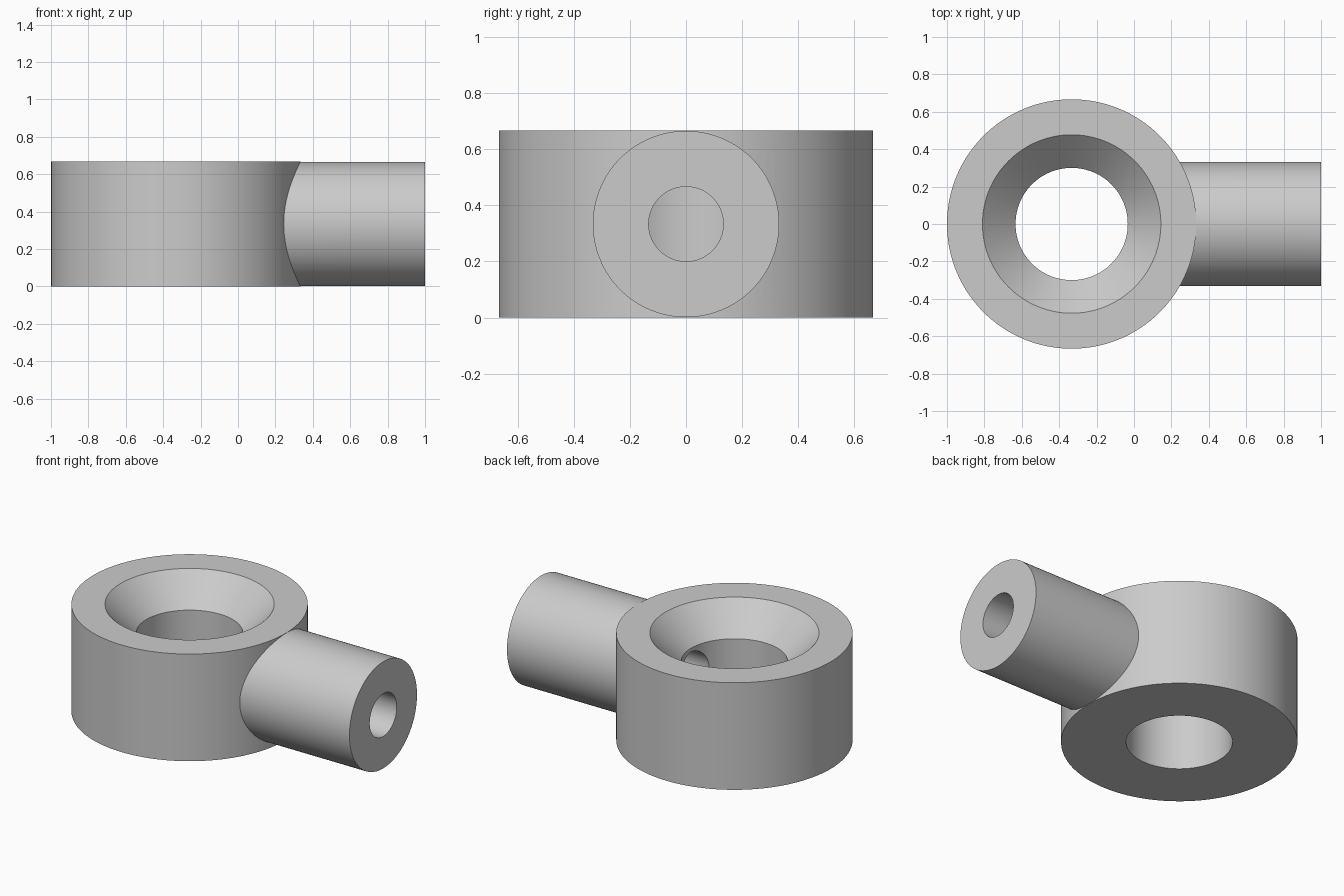
import bpy, bmesh, math
from mathutils import Matrix

if "Cube" in bpy.data.objects:
    bpy.data.objects.remove(bpy.data.objects["Cube"])

CX, R, H = -1 / 3, 2 / 3, 2 / 3     # ring centre, outer radius, height
SEG = 128


def lathe(name, profile, matrix):
    """Closed solid of revolution from (radius, height) points."""
    bm = bmesh.new()
    rings = []
    for r, z in profile:
        rings.append([bm.verts.new((r * math.cos(2 * math.pi * i / SEG),
                                    r * math.sin(2 * math.pi * i / SEG), z))
                      for i in range(SEG)])
    for a, b in zip(rings, rings[1:]):
        for i in range(SEG):
            j = (i + 1) % SEG
            bm.faces.new((a[i], a[j], b[j], b[i]))
    bm.faces.new(rings[0][::-1])
    bm.faces.new(rings[-1])
    bm.transform(matrix)
    bmesh.ops.recalc_face_normals(bm, faces=bm.faces)
    mesh = bpy.data.meshes.new(name)
    bm.to_mesh(mesh)
    bm.free()
    obj = bpy.data.objects.new(name, mesh)
    bpy.context.collection.objects.link(obj)
    return obj


def combine(target, other, operation):
    """Apply a boolean and remove the helper object."""
    mod = target.modifiers.new(operation.lower(), 'BOOLEAN')
    mod.operation = operation
    mod.solver = 'EXACT'
    mod.object = other
    bpy.context.view_layer.objects.active = target
    bpy.ops.object.modifier_apply(modifier=mod.name)
    bpy.data.objects.remove(other)


upright = Matrix.Translation((CX, 0, 0))
sideways = Matrix.Translation((CX, 0, H / 2)) @ Matrix.Rotation(math.pi / 2, 4, 'Y')

# Round body with the side stub joined on
body = lathe("ring_with_side_stub", [(R, 0), (R, H)], upright)
stub = lathe("side_stub", [(0.332, 0.2), (0.332, 1 - CX)], sideways)
combine(body, stub, 'UNION')

# Vertical bore with a 45 degree countersink at the top
bore = lathe("bore_cutter", [(0.30, -0.1), (0.30, H - 0.177),
                             (0.477, H), (0.577, H + 0.1)], upright)
combine(body, bore, 'DIFFERENCE')

# Cross hole running through the stub into the bore
hole = lathe("cross_hole_cutter", [(0.133, 0.0), (0.133, 1.5)], sideways)
combine(body, hole, 'DIFFERENCE')

# Single grey colour
grey = bpy.data.materials.new("light_grey")
grey.diffuse_color = (0.6, 0.6, 0.6, 1)
grey.use_nodes = True
grey.node_tree.nodes["Principled BSDF"].inputs["Base Color"].default_value = grey.diffuse_color
body.data.materials.clear()
body.data.materials.append(grey)
for poly in body.data.polygons:
    poly.material_index = 0

bpy.ops.object.select_all(action='DESELECT')
body.select_set(True)
bpy.context.view_layer.objects.active = body
bpy.ops.object.shade_smooth_by_angle(angle=math.radians(30))
